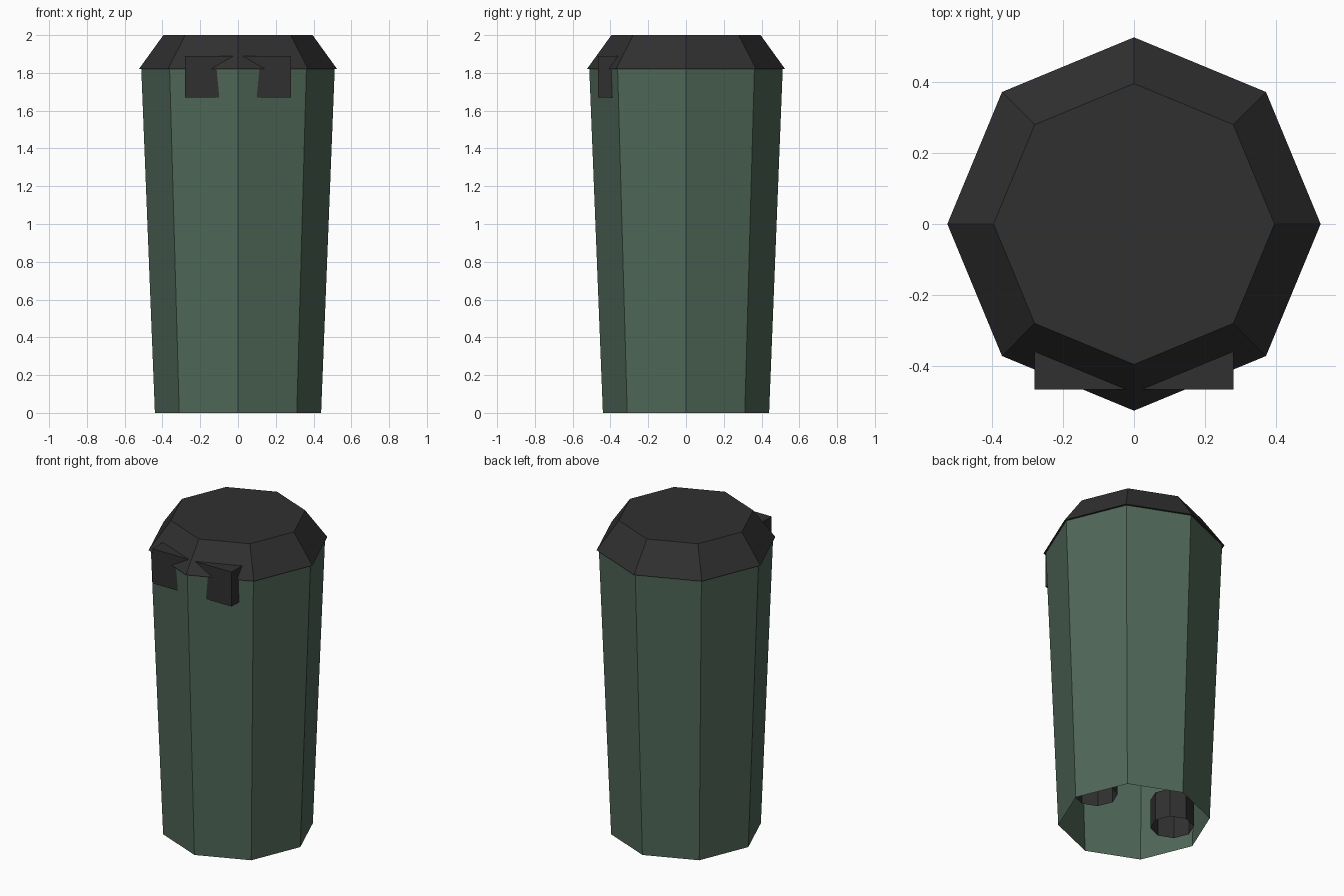
import bpy, bmesh
from mathutils import Matrix

cube = bpy.data.objects.get("Cube")
if cube:
    bpy.data.objects.remove(cube, do_unlink=True)


def material(name, rgb):
    mat = bpy.data.materials.new(name)
    mat.use_nodes = True
    mat.diffuse_color = (*rgb, 1)
    mat.node_tree.nodes["Principled BSDF"].inputs["Base Color"].default_value = (*rgb, 1)
    return mat


green = material("dull green", (0.08, 0.137, 0.098))
charcoal = material("charcoal", (0.03, 0.03, 0.03))


def add_object(name, bm, mat):
    mesh = bpy.data.meshes.new(name)
    bm.to_mesh(mesh)
    bm.free()
    mesh.materials.append(mat)
    obj = bpy.data.objects.new(name, mesh)
    bpy.context.collection.objects.link(obj)
    return obj


def octagon_prism(name, mat, r_bottom, r_top, z0, z1, x=0, open_bottom=False, open_top=False):
    """Eight-sided tapered prism with corners on the axes and optional open ends."""
    bm = bmesh.new()
    bmesh.ops.create_cone(bm, cap_ends=True, segments=8, radius1=r_bottom, radius2=r_top,
                          depth=z1 - z0, matrix=Matrix.Translation((x, 0, (z0 + z1) / 2)))
    bm.normal_update()
    ends = [f for f in bm.faces
            if (open_bottom and f.normal.z < -0.9) or (open_top and f.normal.z > 0.9)]
    bmesh.ops.delete(bm, geom=ends, context='FACES')
    return add_object(name, bm, mat)


# Tapered bin body, open underneath, with its overhanging lid
octagon_prism("body", green, 0.44, 0.512, 0, 1.82, open_bottom=True, open_top=True)
octagon_prism("lid", charcoal, 0.525, 0.395, 1.82, 2.0)

# Short hollow feet tucked inside the base
for side, x in (("left", 0.288), ("right", -0.288)):
    octagon_prism(side + "_foot", charcoal, 0.127, 0.127, 0.07, 0.255, x, open_bottom=True)

# Front handle block, which the front corner of the bin pokes through
bm = bmesh.new()
bmesh.ops.create_cube(bm, size=1, matrix=Matrix.Translation((0, -0.385, 1.78))
                      @ Matrix.Diagonal((0.56, 0.16, 0.22, 1)))
add_object("front_handle", bm, charcoal)
